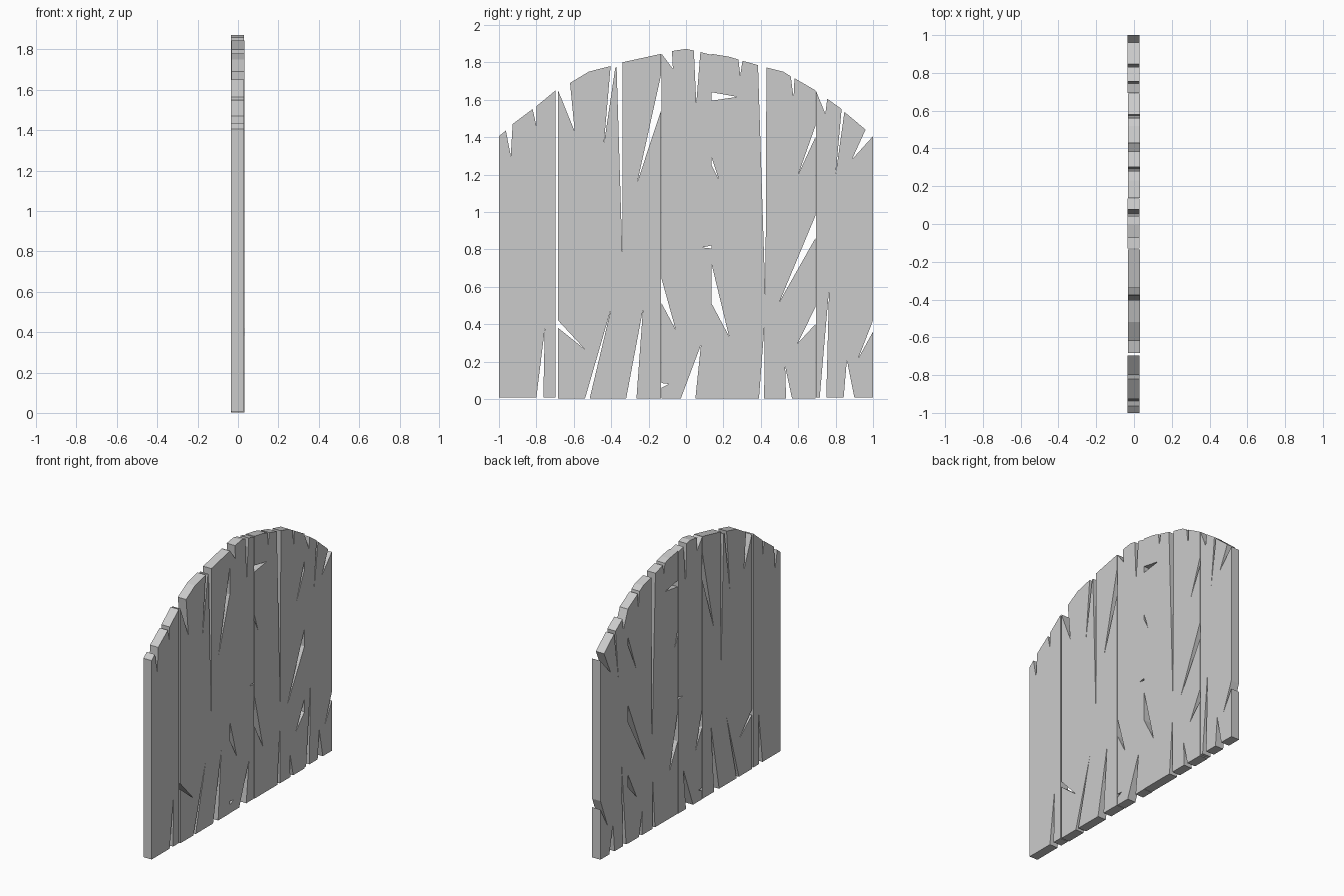
import bpy, bmesh

THICK = 0.064


def plank(name, x, y0, y1, z0, top, bottom=(), right=(), left=()):
    """Weathered board in the YZ plane.
    top: outline points from right to left, splits included.
    bottom cracks: (y start, tip y, tip z, y end)
    side cracks:   (lower z, tip y, tip z, upper z)"""
    pts = [(y0, z0)]
    for a, ty, tz, b in bottom:
        pts += [(a, z0), (ty, tz), (b, z0)]
    pts.append((y1, z0))
    for lo, ty, tz, hi in right:
        pts += [(y1, lo), (ty, tz), (y1, hi)]
    pts += top
    for lo, ty, tz, hi in reversed(left):
        pts += [(y0, hi), (ty, tz), (y0, lo)]

    bm = bmesh.new()
    face = bm.faces.new([bm.verts.new((x - THICK / 2, y, z)) for y, z in pts])
    ext = bmesh.ops.extrude_face_region(bm, geom=[face], use_keep_orig=True)
    moved = [v for v in ext["geom"] if isinstance(v, bmesh.types.BMVert)]
    bmesh.ops.translate(bm, verts=moved, vec=(THICK, 0, 0))
    bmesh.ops.recalc_face_normals(bm, faces=bm.faces)
    mesh = bpy.data.meshes.new(name)
    bm.to_mesh(mesh)
    bm.free()
    obj = bpy.data.objects.new(name, mesh)
    bpy.context.collection.objects.link(obj)
    return obj


# Outer board, -y side
plank("outer_board_left", -0.003, -1.0, -0.697, 0.008,
      top=[(-.697, 1.65), (-.80, 1.565), (-.80, 1.46), (-.82, 1.55),
           (-.927, 1.47), (-.937, 1.30), (-.963, 1.435), (-1, 1.405)],
      bottom=[(-.80, -.755, .375, -.763)])

# Wide board, -y side
plank("wide_board_left", -0.001, -0.684, -0.134, 0.002,
      top=[(-.134, 1.845), (-.34, 1.80), (-.34, .76), (-.371, 1.775),
           (-.378, 1.772), (-.44, 1.355), (-.403, 1.78), (-.52, 1.75),
           (-.62, 1.69), (-.595, 1.43), (-.684, 1.65)],
      bottom=[(-.54, -.40, .485, -.515), (-.32, -.23, .48, -.265)],
      right=[(1.54, -.26, 1.16, 1.73)],
      left=[(.38, -.54, .265, .42)])

# Centre board
plank("centre_board", -0.003, -0.13, 0.135, 0.002,
      top=[(.135, 1.84), (.077, 1.855), (.055, 1.58), (.042, 1.863),
           (0, 1.872), (-.075, 1.86), (-.07, 1.765), (-.13, 1.845)],
      bottom=[(-.028, .08, .29, .05)],
      right=[(.805, .085, .81, .82)],
      left=[(.06, -.09, .08, .085), (.51, -.055, .37, .64)])

# Wide board, +y side
plank("wide_board_right", 0.0, 0.137, 0.692, 0.002,
      top=[(.692, 1.65), (.58, 1.715), (.575, 1.61), (.56, 1.725),
           (.52, 1.75), (.43, 1.772), (.425, .52), (.385, 1.785),
           (.302, 1.808), (.29, 1.73), (.28, 1.815), (.23, 1.83), (.137, 1.845)],
      bottom=[(.39, .42, .40, .418), (.535, .53, .175, .567)],
      right=[(.40, .595, .295, .49), (.86, .50, .52, .98), (1.40, .60, 1.20, 1.46)],
      left=[(.51, .23, .335, .72), (1.25, .175, 1.175, 1.29), (1.595, .275, 1.615, 1.64)])

# Outer board, +y side
plank("outer_board_right", -0.003, 0.694, 1.0, 0.008,
      top=[(1, 1.405), (.887, 1.28), (.96, 1.44), (.847, 1.535), (.80, 1.20),
           (.832, 1.55), (.755, 1.605), (.745, 1.525), (.694, 1.65)],
      bottom=[(.715, .765, .59, .75), (.843, .86, .21, .90)],
      right=[(.36, .92, .215, .42)])
